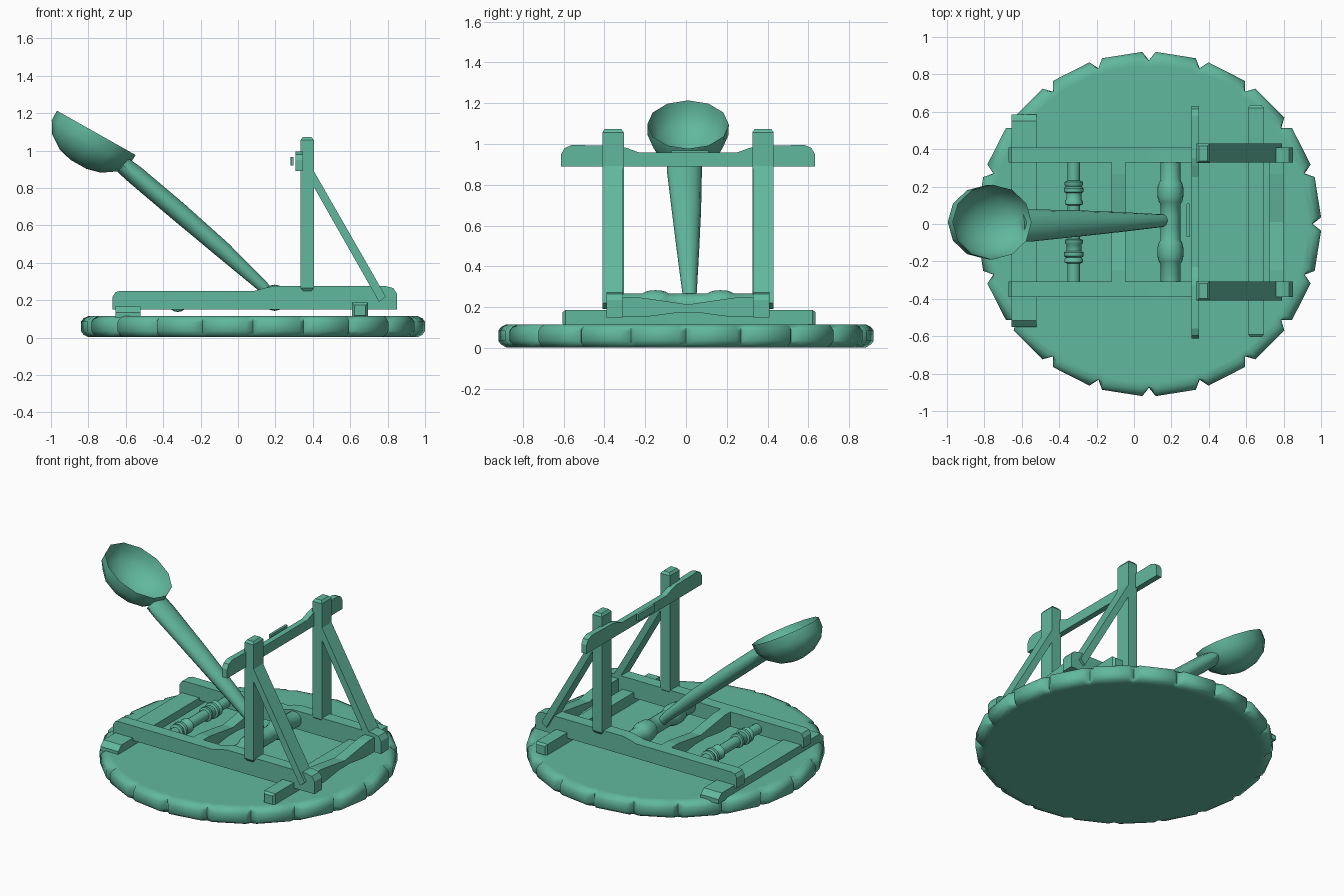
import bpy, bmesh
from math import cos, sin, pi, radians
from mathutils import Vector

if "Cube" in bpy.data.objects:
    bpy.data.objects.remove(bpy.data.objects["Cube"])

MID = 0.01  # y of the frame's mirror plane

green = bpy.data.materials.new("green")
green.diffuse_color = (0.12, 0.48, 0.34, 1)
green.use_nodes = True
green.node_tree.nodes["Principled BSDF"].inputs["Base Color"].default_value = green.diffuse_color


def finish(name, bm, smooth=None):
    bmesh.ops.recalc_face_normals(bm, faces=bm.faces)
    me = bpy.data.meshes.new(name)
    bm.to_mesh(me)
    bm.free()
    me.materials.append(green)
    ob = bpy.data.objects.new(name, me)
    bpy.context.collection.objects.link(ob)
    if smooth:
        bpy.context.view_layer.objects.active = ob
        ob.select_set(True)
        bpy.ops.object.shade_smooth_by_angle(angle=radians(smooth))
        ob.select_set(False)
    return ob


def loft(name, rings, smooth=None):
    """Skin a list of equal-length closed rings and cap both ends."""
    bm = bmesh.new()
    vs = [[bm.verts.new(p) for p in r] for r in rings]
    n = len(vs[0])
    for a, b in zip(vs, vs[1:]):
        for i in range(n):
            j = (i + 1) % n
            bm.faces.new((a[i], a[j], b[j], b[i]))
    bm.faces.new(vs[0])
    bm.faces.new(vs[-1])
    return finish(name, bm, smooth)


def prism(name, pts, axis, lo, hi):
    """Extrude an (x,z) profile along y, or a (y,z) profile along x."""
    def at(t):
        return [(p, t, q) if axis == 'y' else (t, p, q) for p, q in pts]
    return loft(name, [at(lo), at(hi)])


def tapered_box(name, x, y, z, cap, axis, inset=0.012):
    """Box whose ends (along axis) are chamfered; cap is the chamfer length."""
    r = [list(x), list(y), list(z)]
    k = 'xyz'.index(axis)
    u, v = [i for i in range(3) if i != k]
    lo, hi = r[k]
    rings = []
    for t, d in ((lo, inset), (lo + cap, 0), (hi - cap, 0), (hi, inset)):
        ring = []
        for a, b in ((0, 0), (1, 0), (1, 1), (0, 1)):
            p = [0, 0, 0]
            p[k] = t
            p[u] = r[u][a] + (d if a == 0 else -d)
            p[v] = r[v][b] + (d if b == 0 else -d)
            ring.append(p)
        rings.append(ring)
    return loft(name, rings)


def turned(name, x, z, profile, n=16):
    """Turned wood part along y; profile holds (y, radius)."""
    return loft(name, [[(x + r * cos(2 * pi * i / n), y, z + r * sin(2 * pi * i / n))
                        for i in range(n)] for y, r in profile], 50)


# Round base with notched, rounded rim: 20 flat blocks
def rim(r, notch, z):
    out = []
    for i in range(20):
        for da, rad in ((0, notch), (2.2, r), (15.8, r)):
            a = radians(18 * i + da)
            out.append((0.08 + rad * cos(a), rad * sin(a), z))
    return out


loft("round_base", [rim(0.85, 0.84, 0.003), rim(0.882, 0.868, 0.003), rim(0.907, 0.872, 0.016), rim(0.921, 0.875, 0.035),
                    rim(0.921, 0.875, 0.085), rim(0.907, 0.872, 0.103), rim(0.882, 0.868, 0.115),
                    rim(0.85, 0.84, 0.115)], 70)

# Parts in mirrored pairs: rails, posts, braces
rail = [(-0.67, 0.15), (0.85, 0.15), (0.85, 0.235), (0.83, 0.265), (0.79, 0.275), (0.19, 0.275),
        (0.14, 0.265), (0.09, 0.25), (-0.63, 0.25), (-0.655, 0.243), (-0.67, 0.22)]
brace = [(0.40, 0.90), (0.40, 0.815), (0.755, 0.19), (0.79, 0.22)]
for side, s in (("left", 1), ("right", -1)):
    def ys(a, b):
        return sorted((MID + s * a, MID + s * b))
    prism(side + "_rail", rail, 'y', *ys(0.318, 0.40))
    y0, y1 = ys(0.315, 0.42)
    tapered_box(side + "_post", (0.335, 0.405), (y0, y1), (0.25, 1.073), 0.016, 'z')
    prism(side + "_brace", brace, 'y', *ys(0.318, 0.42))

# Ground beams under the rails
tapered_box("front_ground_beam", (0.61, 0.695), (-0.605, 0.635), (0.105, 0.187), 0.015, 'y')
rear = [(-0.55, 0.105), (0.585, 0.105), (0.585, 0.135), (0.55, 0.167), (-0.515, 0.167), (-0.55, 0.135)]
prism("rear_ground_beam", rear, 'x', -0.655, -0.52)

# Waisted cross beams between the rails
waist = [(-0.39, 0.15), (-0.2, 0.152), (-0.05, 0.172), (0.07, 0.172), (0.22, 0.152), (0.41, 0.15),
         (0.41, 0.25), (0.27, 0.25), (0.16, 0.235), (0.01, 0.213), (-0.14, 0.235), (-0.25, 0.25), (-0.39, 0.25)]
for name, x in (("middle_cross_beam", -0.12), ("front_cross_beam", 0.725)):
    prism(name, [(MID + (y - MID) * 0.99, z) for y, z in waist], 'x', x, x + 0.075)

# Stop bar with shallow waist, and its pad
half = [(0.24, 0.958), (0.30, 0.98), (0.34, 0.99), (0.57, 0.995), (0.605, 0.98), (0.622, 0.95), (0.622, 0.89)]
bar = [(MID + y, z) for y, z in half] + [(MID - y, z) for y, z in reversed(half)]
prism("stop_bar", bar, 'x', 0.308, 0.347)
tapered_box("stop_pad", (0.282, 0.298), (-0.07, 0.11), (0.92, 0.967), 0.004, 'y', 0.001)

# Axle and winding roller
axle = [(0.03, 0.053), (0.095, 0.053), (0.108, 0.062), (0.13, 0.068), (0.16, 0.07), (0.19, 0.068),
        (0.21, 0.062), (0.225, 0.053), (0.33, 0.053)]
roll = [(0.03, 0.034), (0.09, 0.034), (0.095, 0.048), (0.113, 0.048), (0.12, 0.04), (0.155, 0.04), (0.162, 0.053),
        (0.181, 0.053), (0.19, 0.042), (0.2, 0.05), (0.215, 0.05), (0.222, 0.034), (0.33, 0.034)]
for name, x, z, p in (("axle", 0.195, 0.213, axle), ("winding_roller", -0.322, 0.19, roll)):
    turned(name, x, z, [(MID - y, r) for y, r in reversed(p)] + [(MID + y, r) for y, r in p])

# Throwing arm: tapering oval, wider toward the spoon
nrm = Vector((0.634, 0, 0.773))
arm = []
for x, y, z, w, t in ((0.175, 0.02, 0.225, 0.03, 0.026), (0.13, 0.017, 0.277, 0.036, 0.033),
                      (-0.08, 0.01, 0.468, 0.054, 0.047), (-0.32, 0.002, 0.675, 0.072, 0.053),
                      (-0.55, -0.008, 0.87, 0.086, 0.053), (-0.615, -0.008, 0.922, 0.086, 0.048)):
    c = Vector((x, y, z))
    arm.append([c + Vector((0, w * cos(2 * pi * i / 14), 0)) + nrm * (t * sin(2 * pi * i / 14))
                for i in range(14)])
loft("throwing_arm", arm, 40)

# Spoon bowl: outer shell down, thin rim, then inner shell
u, d, c = Vector((-0.87, 0, 0.49)), Vector((-0.49, 0, -0.87)), Vector((-0.758, MID, 1.095))
bowl = [(0.194, 0.2), (0.174, 0.52), (0.124, 0.83), (0.06, 0.99), (0.0, 1.0),
        (0.055, 0.94), (0.105, 0.78), (0.15, 0.48), (0.17, 0.18)]
loft("spoon_bowl", [[c + d * h + u * (0.242 * k * cos(2 * pi * i / 12)) + Vector((0, 0.2 * k * sin(2 * pi * i / 12), 0))
                     for i in range(12)] for h, k in bowl], 50)
